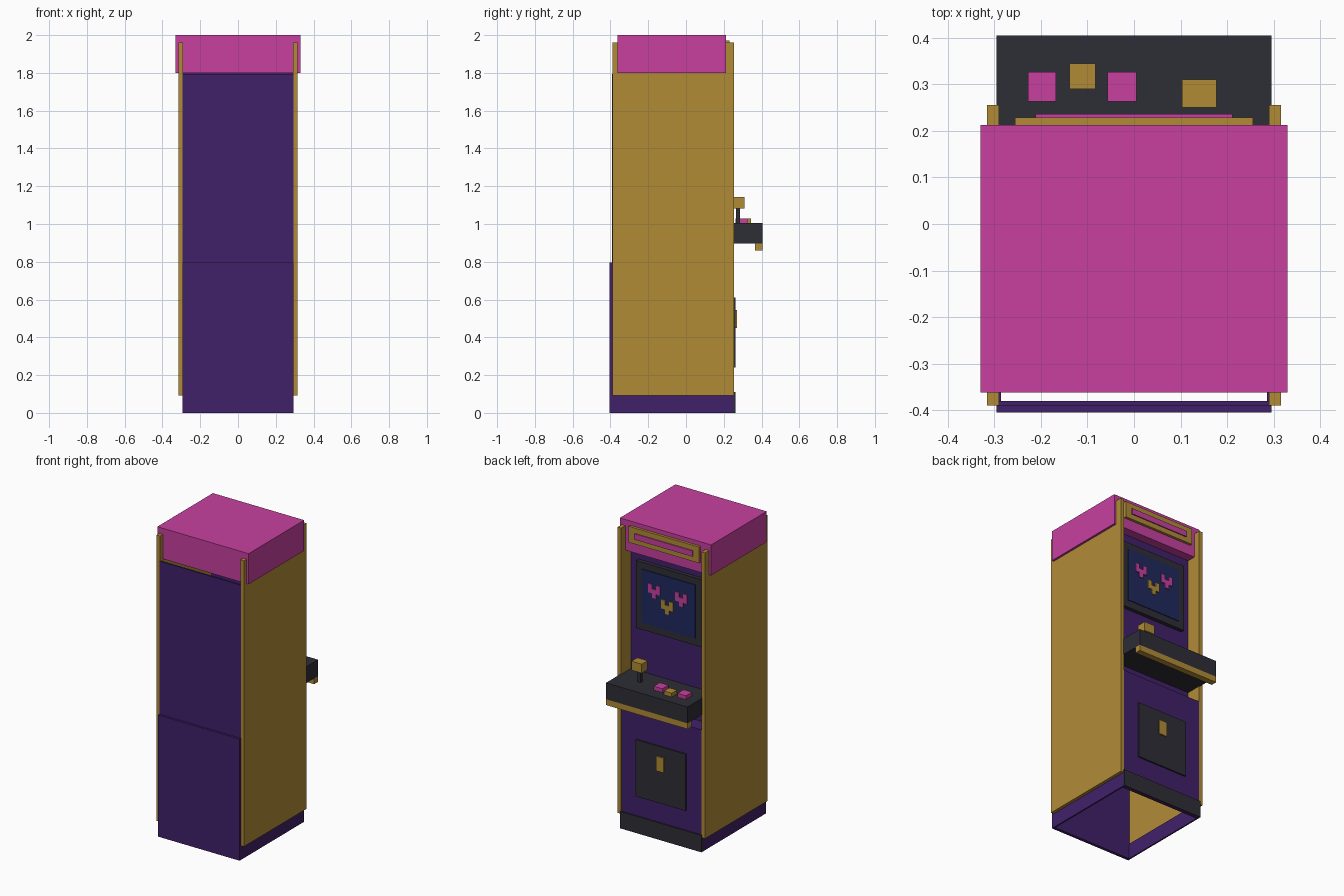
import bpy

if "Cube" in bpy.data.objects:
    bpy.data.objects.remove(bpy.data.objects["Cube"])


def material(name, r, g, b):
    """Flat material from 8-bit display values converted to linear."""
    def lin(c):
        c /= 255
        return c / 12.92 if c <= 0.04045 else ((c + 0.055) / 1.055) ** 2.4
    m = bpy.data.materials.new(name)
    m.diffuse_color = (lin(r), lin(g), lin(b), 1)
    m.use_nodes = True
    m.node_tree.nodes["Principled BSDF"].inputs["Base Color"].default_value = m.diffuse_color
    return m


PINK = material("pink", 199, 64, 160)
GOLD = material("gold", 177, 139, 54)
PURPLE = material("purple", 65, 33, 106)
DARK = material("charcoal", 45, 45, 54)
BLUE = material("screen_blue", 31, 41, 92)


def box(name, x, y, z, mat):
    """Axis-aligned box from (min, max) ranges."""
    lo, hi = zip(x, y, z)
    verts = [(a, b, c) for a in x for b in y for c in z]
    faces = [(0, 1, 3, 2), (4, 6, 7, 5), (0, 4, 5, 1),
             (2, 3, 7, 6), (0, 2, 6, 4), (1, 5, 7, 3)]
    mesh = bpy.data.meshes.new(name)
    mesh.from_pydata(verts, [], faces)
    mesh.materials.append(mat)
    obj = bpy.data.objects.new(name, mesh)
    bpy.context.collection.objects.link(obj)
    return obj


def wide(name, half, y, z, mat):
    """Box centred on x = 0."""
    return box(name, (-half, half), y, z, mat)


# Hollow cabinet, open at the bottom
wide("lower_back_panel", 0.295, (-0.405, -0.385), (0, 0.795), PURPLE)
wide("upper_back_panel", 0.295, (-0.391, -0.38), (0.79, 1.795), PURPLE)
wide("lower_front_panel", 0.295, (0.235, 0.252), (0, 0.795), PURPLE)
wide("front_ledge", 0.29, (0.14, 0.24), (0.785, 0.795), PURPLE)
wide("upper_front_panel", 0.292, (0.14, 0.153), (0.785, 1.8), PURPLE)
wide("kick_plate", 0.295, (0.245, 0.262), (0, 0.11), DARK)

# Side slabs and the plinth below them
for side, s in (("left", -1), ("right", 1)):
    box(side + "_side_panel", sorted((s * 0.29, s * 0.316)),
        (-0.39, 0.255), (0.092, 1.96), GOLD)
    box(side + "_plinth", sorted((s * 0.285, s * 0.295)),
        (-0.40, 0.25), (0, 0.1), PURPLE)

# Marquee
wide("marquee", 0.33, (-0.362, 0.212), (1.8, 2.0), PINK)
wide("marquee_sign", 0.255, (0.205, 0.229), (1.867, 1.972), GOLD)
wide("marquee_sign_bar", 0.211, (0.225, 0.236), (1.9, 1.938), PINK)

# Screen
wide("screen_bezel", 0.236, (0.15, 0.178), (1.293, 1.734), DARK)
wide("screen", 0.195, (0.176, 0.183), (1.34, 1.69), BLUE)

# Pixel figures on the screen: ears, head, chin
CELL = 0.029
for n, (cx, cz, mat) in enumerate([(0.1, 1.57, PINK), (-0.097, 1.568, PINK),
                                   (0.004, 1.49, GOLD)]):
    for part, col, row, w in (("ear_a", -1, 1, 1), ("ear_b", 1, 1, 1),
                              ("head", 0, 0, 3), ("chin", 0, -1, 1)):
        px, pz = cx + col * CELL, cz + row * CELL
        box(f"figure_{n}_{part}", (px - w * CELL / 2, px + w * CELL / 2),
            (0.182, 0.189), (pz - CELL / 2, pz + CELL / 2), mat)

# Control deck
wide("control_deck", 0.295, (0.15, 0.405), (0.898, 1.005), DARK)
wide("deck_trim", 0.295, (0.365, 0.405), (0.86, 0.898), GOLD)

# Joystick
box("joystick_shaft", (0.13, 0.15), (0.266, 0.286), (1.0, 1.09), DARK)
box("joystick_knob", (0.103, 0.177), (0.25, 0.31), (1.083, 1.142), GOLD)

# Buttons
for n, (x, y, mat) in enumerate([((-0.228, -0.167), (0.263, 0.326), PINK),
                                 ((-0.138, -0.083), (0.29, 0.345), GOLD),
                                 ((-0.057, 0.005), (0.263, 0.326), PINK)]):
    box(f"button_{n}", x, y, (1.0, 1.03), mat)

# Coin door
wide("coin_door", 0.181, (0.245, 0.262), (0.24, 0.61), DARK)
wide("coin_slot", 0.028, (0.26, 0.27), (0.45, 0.545), GOLD)
